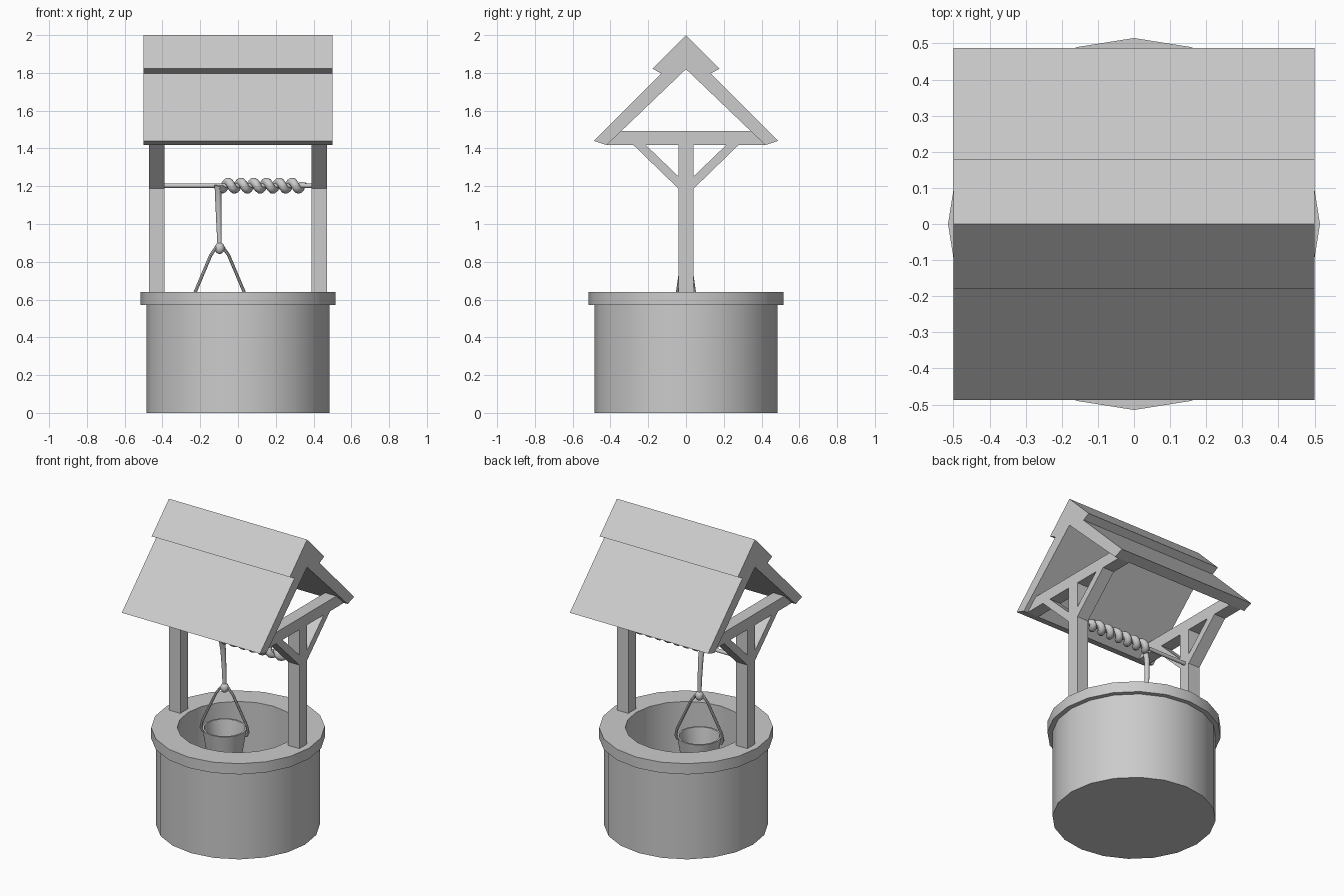
import bpy, bmesh
from math import pi, sin, cos, radians
from mathutils import Vector

if "Cube" in bpy.data.objects:
    bpy.data.objects.remove(bpy.data.objects["Cube"])


def finish(name, bm, smooth=False, loc=(0, 0, 0)):
    bmesh.ops.recalc_face_normals(bm, faces=bm.faces)
    me = bpy.data.meshes.new(name)
    bm.to_mesh(me)
    bm.free()
    ob = bpy.data.objects.new(name, me)
    ob.location = loc
    bpy.context.collection.objects.link(ob)
    if smooth:
        bpy.ops.object.select_all(action='DESELECT')
        ob.select_set(True)
        bpy.context.view_layer.objects.active = ob
        bpy.ops.object.shade_smooth_by_angle(angle=radians(40))
    return ob


def lathe(name, profile, sides, loc=(0, 0, 0)):
    bm = bmesh.new()
    vs = [bm.verts.new((r, 0, z)) for r, z in profile]
    es = [bm.edges.new(p) for p in zip(vs, vs[1:])]
    bmesh.ops.spin(bm, geom=vs + es, cent=(0, 0, 0), axis=(0, 0, 1),
                   angle=2 * pi, steps=sides, use_merge=True)
    bmesh.ops.remove_doubles(bm, verts=bm.verts, dist=1e-4)
    return finish(name, bm, True, loc)


def extrude_x(name, outline, x0, x1):
    bm = bmesh.new()
    f = bm.faces.new([bm.verts.new((x0, y, z)) for y, z in outline])
    r = bmesh.ops.extrude_face_region(bm, geom=[f])
    bmesh.ops.translate(bm, vec=(x1 - x0, 0, 0),
                        verts=[g for g in r['geom'] if isinstance(g, bmesh.types.BMVert)])
    return finish(name, bm)


def tube(name, pts, radius, sides=8):
    # pts: (x, y, z, thickness factor); swept with a transported frame
    bm = bmesh.new()
    P = [Vector(p[:3]) for p in pts]
    side, rings = None, []
    for i, p in enumerate(P):
        t = (P[min(i + 1, len(P) - 1)] - P[max(i - 1, 0)]).normalized()
        side = side or t.orthogonal()
        side = (side - t * side.dot(t)).normalized()
        up = t.cross(side)
        r = radius * pts[i][3]
        rings.append([bm.verts.new(p + r * (cos(a) * side + sin(a) * up))
                      for a in (2 * pi * k / sides for k in range(sides))])
    for a, b in zip(rings, rings[1:]):
        for k in range(sides):
            j = (k + 1) % sides
            bm.faces.new((a[k], a[j], b[j], b[k]))
    bm.faces.new(rings[0])
    bm.faces.new(rings[-1])
    return finish(name, bm, True)


# Round well wall with overhanging rim
lathe("well_wall", [(0, 0), (.485, 0), (.485, .57), (.515, .57), (.515, .64),
                    (.36, .64), (.36, .04), (0, .04)], 20)

# Roof: two overlapping layers in one gable profile
half = [(.178, 1.822), (.13, 1.797), (.487, 1.44), (.42, 1.418)]
extrude_x("roof", [(0, 2.0)] + half + [(0, 1.82)] + [(-y, z) for y, z in half[::-1]], -.5, .5)

# Posts, tie beams and diagonal braces on both ends
for tag, x0 in (("left", -.472), ("right", .39)):
    x1 = x0 + .082
    extrude_x(tag + "_post", [(-.04, .63), (.04, .63), (.04, 1.425), (-.04, 1.425)], x0, x1)
    extrude_x(tag + "_tie_beam", [(-.42, 1.418), (.42, 1.418), (.345, 1.492), (-.345, 1.492)], x0, x1)
    for s, side in ((-1, "front"), (1, "back")):
        extrude_x(f"{tag}_{side}_brace",
                  [(s * .038, 1.185), (s * .28, 1.42), (s * .215, 1.42), (s * .038, 1.25)], x0, x1)

# Axle between the posts
tube("axle", [(-.4, 0, 1.203, 1), (.4, 0, 1.203, 1)], .012, 12)

# Rope: hanging length, then coils around the axle, tapering at the end
bx = -.097
turns, n = 6.5, 6.5 * 14
rope = [(bx, 0, .87, .65), (bx - .004, 0, 1.0, .8), (bx - .007, -.005, 1.12, .95),
        (bx - .008, -.015, 1.17, 1)]
for i in range(int(n) + 1):
    t = i / n
    a = 2 * pi * turns * t
    rope.append((-.103 + .44 * t, -.02 * cos(a), 1.203 - .02 * sin(a), 1.3))
rope.append((.36, .008, 1.21, .6))
tube("rope", rope, .0175, 10)

# Knot tying rope to handle
bm = bmesh.new()
bmesh.ops.create_uvsphere(bm, u_segments=12, v_segments=8, radius=.026)
bmesh.ops.scale(bm, vec=(1, 1, 1.2), verts=bm.verts)
finish("knot", bm, True, (bx, 0, .872))

# Bucket hanging in the well
bz = .61
lathe("bucket", [(0, bz - .25), (.093, bz - .25), (.133, bz), (.122, bz),
                 (.084, bz - .235), (0, bz - .235)], 16, (bx, 0, 0))

# Bucket handle, turned slightly about the vertical
c, s = cos(radians(19)), sin(radians(19))
arm = [(.132, .57), (.146, .595), (.137, .64), (.05, .835), (.02, .876)]
path = [(-r, z) for r, z in arm] + [(0, .885)] + arm[::-1]
tube("bucket_handle", [(bx + r * c, r * s, z, 1) for r, z in path], .0085, 8)
